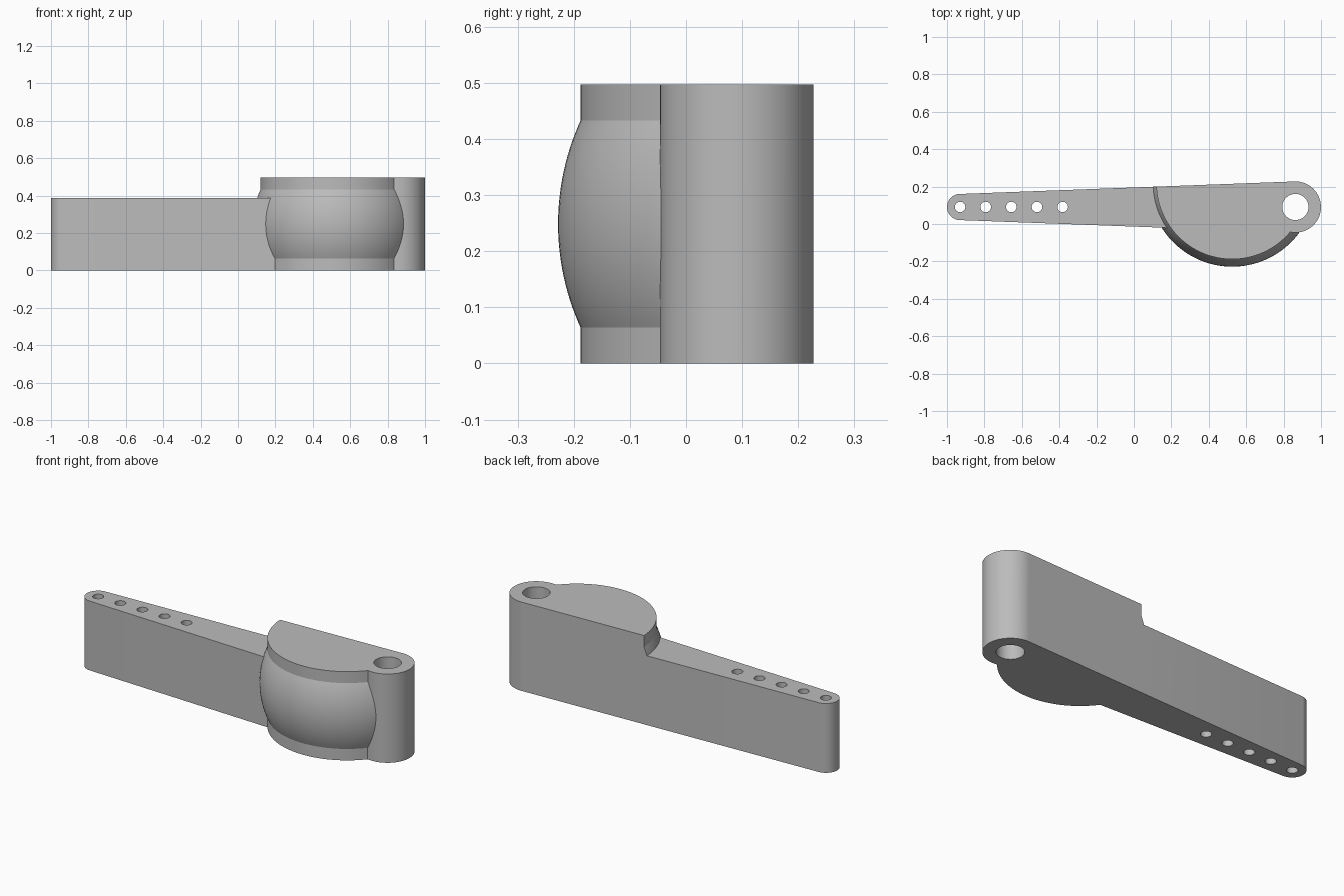
import bpy, bmesh
from math import sin, cos, pi, asin, sqrt, radians

if "Cube" in bpy.data.objects:
    bpy.data.objects.remove(bpy.data.objects["Cube"], do_unlink=True)

grey = bpy.data.materials.new("plain grey")
grey.use_nodes = True
colour = (0.5, 0.5, 0.5, 1)
grey.diffuse_color = colour
grey.node_tree.nodes["Principled BSDF"].inputs["Base Color"].default_value = colour

HEIGHT, ARM_HEIGHT = 0.497, 0.388
AXIS_Y = 0.091
TIP_X, TIP_R = -0.93, 0.07
BOSS_X, BOSS_R = 0.863, 0.137
DISC_X, DISC_Y, DISC_R, BALL_R = 0.525, 0.217, 0.405, 0.445
# Angle at which the straight flanks touch both end circles
TANGENT = pi / 2 + asin((BOSS_R - TIP_R) / (BOSS_X - TIP_X))


def finish(bm, name):
    bmesh.ops.recalc_face_normals(bm, faces=bm.faces)
    mesh = bpy.data.meshes.new(name)
    bm.to_mesh(mesh)
    bm.free()
    mesh.materials.append(grey)
    obj = bpy.data.objects.new(name, mesh)
    bpy.context.collection.objects.link(obj)
    return obj


def prism(name, outline, z0, z1):
    bm = bmesh.new()
    face = bm.faces.new([bm.verts.new((x, y, z0)) for x, y in outline])
    top = bmesh.ops.extrude_face_region(bm, geom=[face])["geom"]
    bmesh.ops.translate(bm, vec=(0, 0, z1 - z0),
                        verts=[v for v in top if isinstance(v, bmesh.types.BMVert)])
    return finish(bm, name)


def arc(x, y, r, a0, a1, steps):
    angles = [a0 + (a1 - a0) * i / steps for i in range(steps + 1)]
    return [(x + r * cos(a), y + r * sin(a)) for a in angles]


def circle(x, r, steps=64):
    return arc(x, AXIS_Y, r, 0, 2 * pi, steps)[:-1]


def combine(target, tool, operation):
    mod = target.modifiers.new(operation, 'BOOLEAN')
    mod.operation, mod.solver, mod.object = operation, 'EXACT', tool
    bpy.context.view_layer.objects.active = target
    bpy.ops.object.modifier_apply(modifier=mod.name)
    bpy.data.objects.remove(tool, do_unlink=True)


# Tapered arm with rounded ends
body = prism("lever_body",
             arc(BOSS_X, AXIS_Y, BOSS_R, -TANGENT, TANGENT, 48)
             + arc(TIP_X, AXIS_Y, TIP_R, TANGENT, 2 * pi - TANGENT, 32),
             0, ARM_HEIGHT)

# Taller pivot boss
combine(body, prism("boss", circle(BOSS_X, BOSS_R, 96), 0, HEIGHT), 'UNION')

# Round drum with a ball-shaped belt, turned from a profile
half = sqrt(BALL_R ** 2 - DISC_R ** 2)
lean = asin(half / BALL_R)
belt = arc(0, HEIGHT / 2, BALL_R, -lean, lean, 24)
profile = [(0, 0), (DISC_R, 0)] + belt + [(DISC_R, HEIGHT), (0, HEIGHT)]
bm = bmesh.new()
verts = [bm.verts.new((DISC_X + r, DISC_Y, z)) for r, z in profile]
edges = [bm.edges.new(pair) for pair in zip(verts, verts[1:])]
bmesh.ops.spin(bm, geom=verts + edges, cent=(DISC_X, DISC_Y, 0), axis=(0, 0, 1),
               angle=2 * pi, steps=128, use_duplicate=False)
bmesh.ops.remove_doubles(bm, verts=bm.verts, dist=0.0001)
combine(body, finish(bm, "drum"), 'UNION')

# Trim the drum flush with the back flank and the boss
SKIM = 0.0005
flank = arc(BOSS_X, AXIS_Y, BOSS_R - SKIM, TANGENT, 0, 32)
slope = -cos(TANGENT) / sin(TANGENT)
start = (-1.2, flank[0][1] + slope * (-1.2 - flank[0][0]))
trim = prism("trim", [start] + flank + [(1.2, AXIS_Y), (1.2, 1), (-1.2, 1)], -0.2, 0.8)
combine(body, trim, 'DIFFERENCE')

# Pivot hole and the row of small holes
holes = [(BOSS_X, 0.07)] + [(TIP_X + 0.137 * i, 0.028) for i in range(5)]
for x, r in holes:
    combine(body, prism("hole", circle(x, r), -0.2, 0.8), 'DIFFERENCE')

bpy.ops.object.select_all(action='DESELECT')
body.select_set(True)
bpy.context.view_layer.objects.active = body
bpy.ops.object.shade_smooth_by_angle(angle=radians(15))
